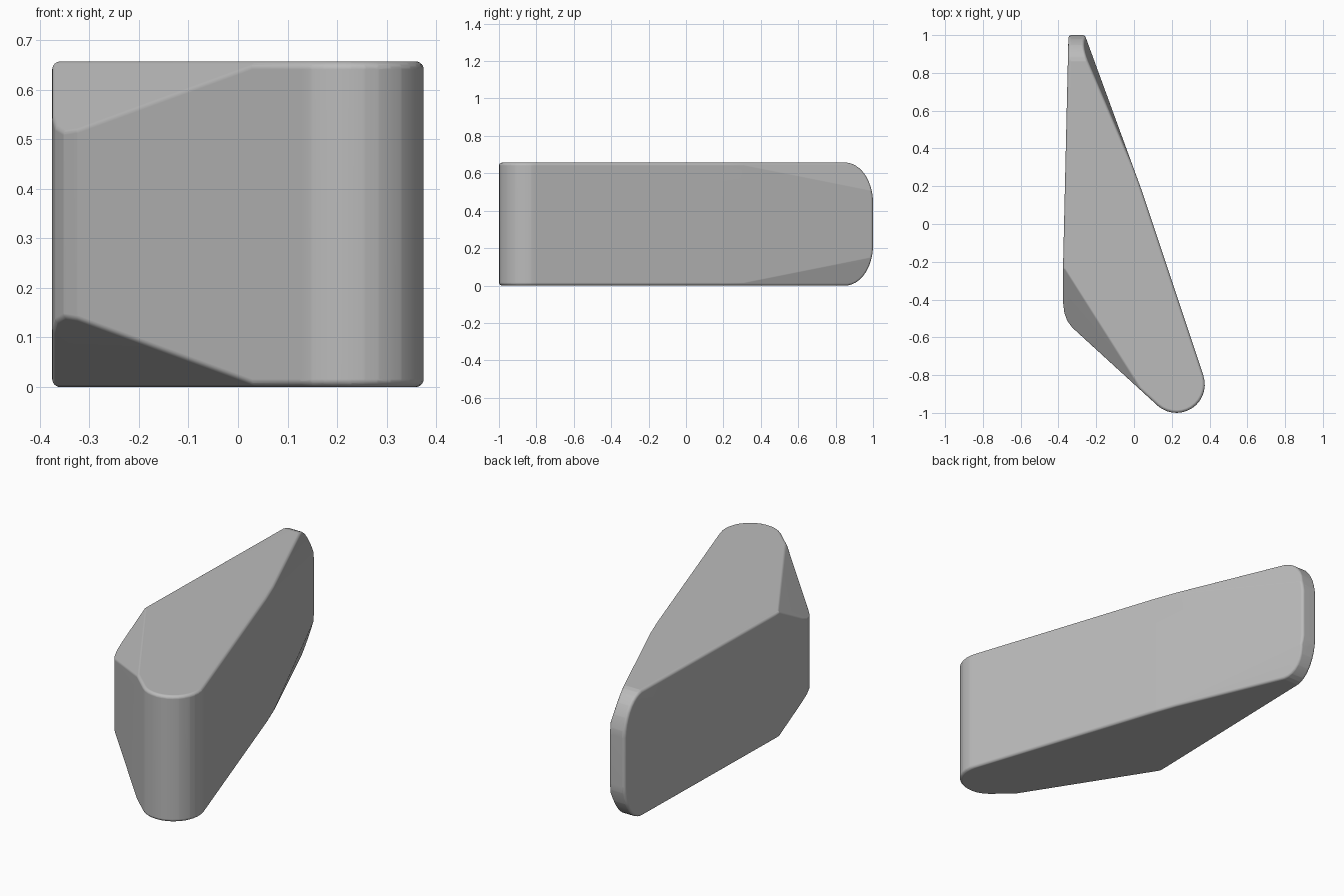
import bpy, bmesh
from math import radians, sin, cos
from mathutils import Vector

if "Cube" in bpy.data.objects:
    bpy.data.objects.remove(bpy.data.objects["Cube"])

HEIGHT = 0.657
EDGE = 0.016          # radius of the softened edges
middle = Vector((0, 0, HEIGHT / 2))

bm = bmesh.new()
bmesh.ops.create_cube(bm, size=4)


def cut(point, normal):
    """Slice away everything beyond a plane, leaving room for the soft edge."""
    point, normal = Vector(point), Vector(normal).normalized()
    if normal.dot(point - middle) < 0:
        normal.negate()
    bmesh.ops.bisect_plane(bm, geom=bm.verts[:] + bm.edges[:] + bm.faces[:], dist=1e-6,
                           plane_co=point - normal * EDGE, plane_no=normal, clear_outer=True)
    bmesh.ops.holes_fill(bm, edges=bm.edges[:], sides=0)


def cut_both(point, normal):
    """The same slice on the upper and the lower half."""
    x, y, z = point
    a, b, c = normal
    cut(point, normal)
    cut((x, y, HEIGHT - z), (a, b, -c))


# Plan outline: narrow back, long sides, round nose, soft front corner
nose = [(0.225 + 0.15 * cos(radians(a)), -0.85 + 0.15 * sin(radians(a)))
        for a in [19 - 151 * i / 14 for i in range(15)]]
outline = [(-0.347, 1), (-0.26, 1), (0.04, 0.18)] + nose + [
    (-0.325, -0.55), (-0.352, -0.515), (-0.369, -0.47), (-0.375, -0.42), (-0.375, -0.2)]
for p, q in zip(outline, outline[1:] + outline[:1]):
    cut((*p, HEIGHT / 2), (p[1] - q[1], q[0] - p[0], 0))

# Flat top and bottom
cut_both((0, 0, HEIGHT), (0, 0, 1))

# Rounded back end
for step in range(1, 10):
    t = radians(9 * step)
    cut_both((0, 0.85 + 0.15 * cos(t), 0.44 + 0.217 * sin(t)),
             (0, cos(t) / 0.15, sin(t) / 0.217))

# Slanted facets: front corner and long side
for a, b, c in (((-0.375, -0.22, HEIGHT), (0.03, -0.86, HEIGHT), (-0.355, -0.51, 0.515)),
                ((0.035, 0.2, HEIGHT), (-0.262, 0.9, HEIGHT), (-0.253, 0.98, 0.51))):
    a, b, c = Vector(a), Vector(b), Vector(c)
    cut_both(a, (b - a).cross(c - a))

# Soften every edge: wrap a hull round small balls set on the corners
corners = [v.co.copy() for v in bm.verts]
bm.clear()
ball = bmesh.new()
bmesh.ops.create_icosphere(ball, subdivisions=3, radius=EDGE)
for corner in corners:
    for v in ball.verts:
        bm.verts.new(corner + v.co)
ball.free()
bmesh.ops.remove_doubles(bm, verts=bm.verts[:], dist=1e-4)
hull = bmesh.ops.convex_hull(bm, input=bm.verts[:], use_existing_faces=False)
bmesh.ops.delete(bm, geom=[v for v in bm.verts if not v.link_faces], context='VERTS')
bmesh.ops.dissolve_limit(bm, angle_limit=radians(0.5), verts=bm.verts[:], edges=bm.edges[:])
bmesh.ops.recalc_face_normals(bm, faces=bm.faces[:])

mesh = bpy.data.meshes.new("wedge_block")
bm.to_mesh(mesh)
bm.free()
block = bpy.data.objects.new("wedge_block", mesh)
bpy.context.collection.objects.link(block)

# Plain grey finish
grey = bpy.data.materials.new("plain_grey")
grey.use_nodes = True
colour = (0.5, 0.5, 0.5, 1)
grey.diffuse_color = colour
grey.node_tree.nodes["Principled BSDF"].inputs["Base Color"].default_value = colour
mesh.materials.append(grey)

# Smooth shading with clean flat faces
bpy.ops.object.select_all(action='DESELECT')
block.select_set(True)
bpy.context.view_layer.objects.active = block
bpy.ops.object.shade_smooth_by_angle(angle=radians(40))
block.modifiers.new("even_normals", 'WEIGHTED_NORMAL').keep_sharp = True
